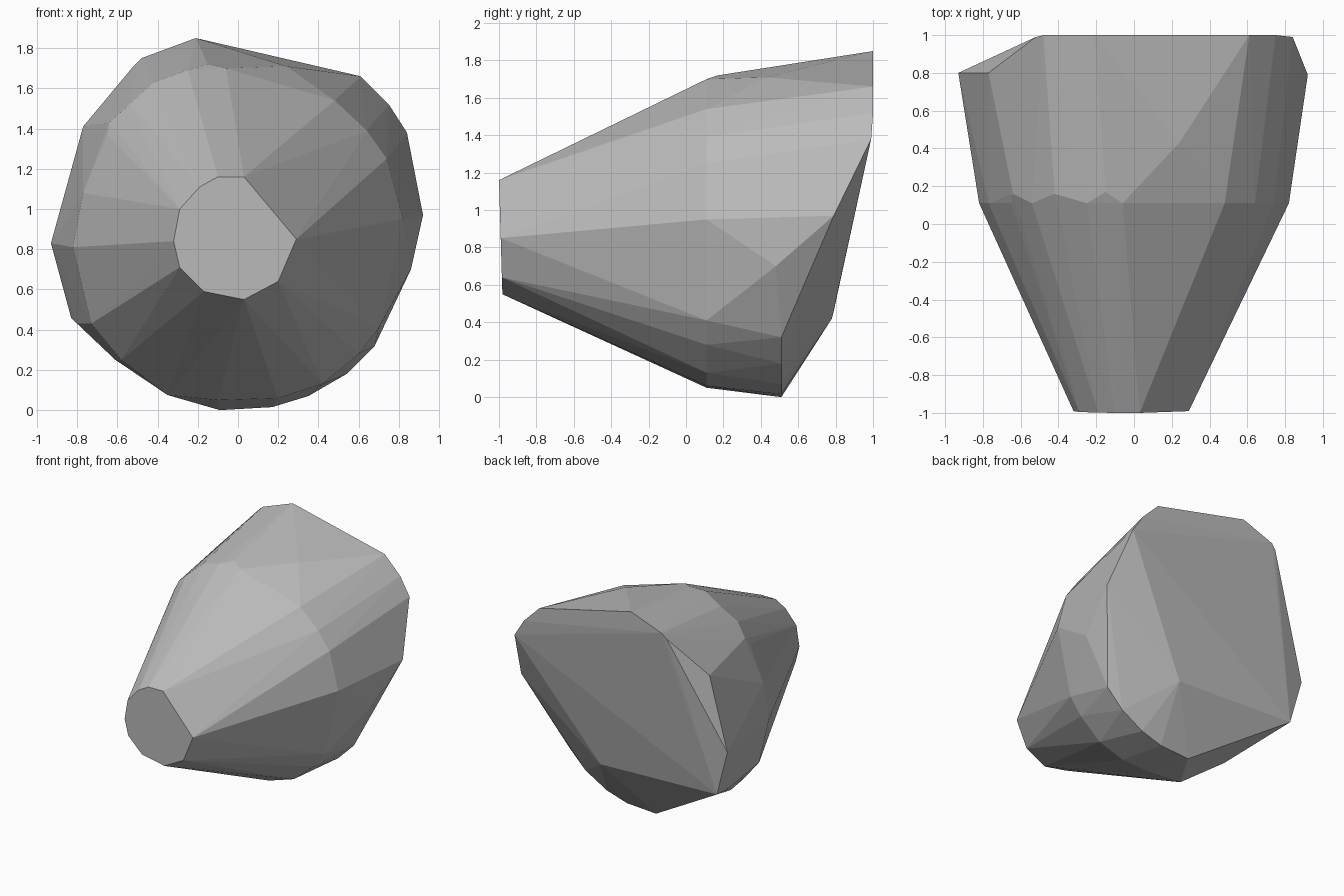
import bpy, bmesh

# Blunt front end: (x, z) outline
nose = [(-.32, .84), (-.29, 1.0), (-.19, 1.11), (-.10, 1.16), (.03, 1.16),
        (.29, .85), (.20, .64), (.03, .55), (-.17, .59), (-.29, .71)]

# Middle ring where the cone meets the body: (x, z) outline
waist = [(-.82, .81), (-.77, 1.08), (-.65, 1.37), (-.54, 1.52), (-.25, 1.69),
         (-.06, 1.70), (.48, 1.54), (.64, 1.39), (.74, 1.25), (.82, .95),
         (.70, .41), (.60, .28), (.42, .13), (.20, .06), (-.10, .05),
         (-.35, .075), (-.58, .25), (-.73, .43)]

# Underside edge: (x, z) outline
base = [(.68, .32), (.54, .18), (.35, .07), (.17, .015), (-.09, 0)]

# Back face corners and side bulges: (x, y, z)
back = [(-.21, 1, 1.85), (.61, 1, 1.66), (.75, 1, 1.52), (.84, .99, 1.38),
        (.92, .79, .97), (.86, .48, .70), (.22, .78, .42), (-.83, .79, .46),
        (-.93, .80, .83), (-.77, .80, 1.41), (-.52, .99, 1.71),
        (-.48, 1, 1.75), (-.64, .16, 1.43), (-.42, .16, 1.63),
        (-.15, .17, 1.72), (.24, .43, 1.71), (-.61, .30, .25),
        (-.80, .60, .43), (.56, .24, 1.50)]

points = [(x, -1 + (1.16 - z) * .03, z) for x, z in nose]
points += [(x, .11, z) for x, z in waist]
points += [(x, .51, z) for x, z in base]
points += back

# Faceted boulder wrapped tightly around all corners
bm = bmesh.new()
for p in points:
    bm.verts.new(p)
hull = bmesh.ops.convex_hull(bm, input=bm.verts[:])
loose = {v for v in hull["geom_interior"] + hull["geom_unused"]
         if isinstance(v, bmesh.types.BMVert) and not v.link_faces}
bmesh.ops.delete(bm, geom=list(loose), context='VERTS')
bmesh.ops.recalc_face_normals(bm, faces=bm.faces[:])
mesh = bpy.data.meshes.new("boulder")
bm.to_mesh(mesh)
bm.free()

stone = bpy.data.materials.new("stone grey")
stone.diffuse_color = (.5, .5, .5, 1)
mesh.materials.append(stone)
bpy.context.collection.objects.link(bpy.data.objects.new("boulder", mesh))
